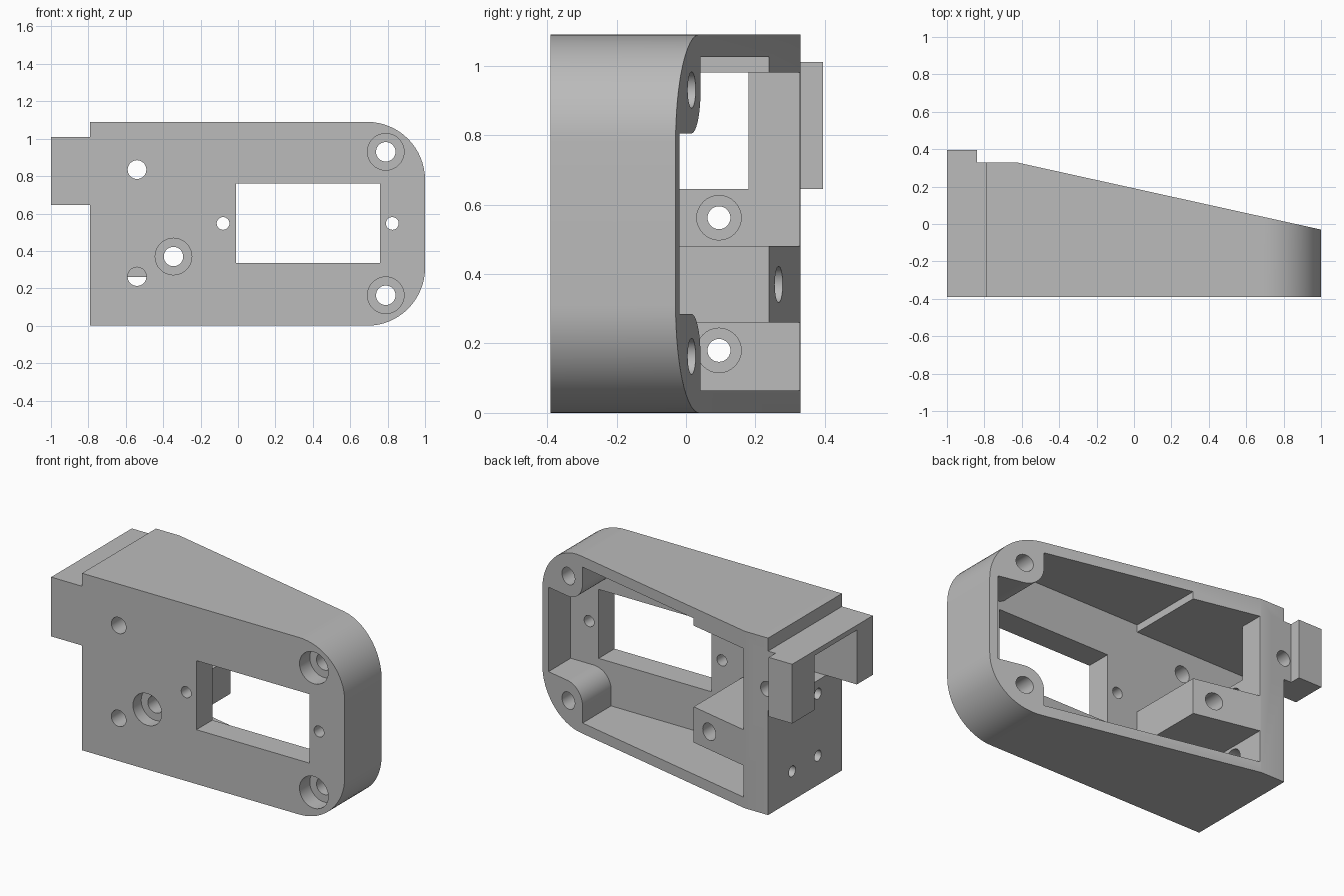
import bpy, bmesh, math
from mathutils import Vector

cube = bpy.data.objects.get("Cube")
if cube:
    bpy.data.objects.remove(cube)

HEIGHT, FRONT, FLOOR, BACK = 1.09, -0.39, -0.235, 0.33
OUTER, INNER = -0.79, -0.62        # faces of the thick end wall

grey = bpy.data.materials.new("plain grey")
grey.use_nodes = True
grey.diffuse_color = (0.5, 0.5, 0.5, 1)
grey.node_tree.nodes["Principled BSDF"].inputs["Base Color"].default_value = (0.5, 0.5, 0.5, 1)

PLACE = {"x": lambda a, b, d: (d, a, b),
         "y": lambda a, b, d: (a, d, b),
         "z": lambda a, b, d: (a, b, d)}


def arc(u, v, r, start, end, steps=16):
    angles = [math.radians(start + (end - start) * i / steps) for i in range(steps + 1)]
    return [(u + r * math.cos(a), v + r * math.sin(a)) for a in angles]


def prism(name, outline, axis, lo, hi):
    """Extrude a closed outline along an axis."""
    bm = bmesh.new()
    rings = [[bm.verts.new(PLACE[axis](u, v, d)) for u, v in outline] for d in (lo, hi)]
    for ring in rings:
        bm.faces.new(ring)
    n = len(outline)
    for i in range(n):
        j = (i + 1) % n
        bm.faces.new((rings[0][i], rings[0][j], rings[1][j], rings[1][i]))
    bmesh.ops.recalc_face_normals(bm, faces=bm.faces[:])
    mesh = bpy.data.meshes.new(name)
    bm.to_mesh(mesh)
    bm.free()
    mesh.materials.append(grey)
    obj = bpy.data.objects.new(name, mesh)
    bpy.context.collection.objects.link(obj)
    return obj


def combine(target, other, operation):
    mod = target.modifiers.new(operation, "BOOLEAN")
    mod.operation, mod.solver, mod.object = operation, "EXACT", other
    bpy.context.view_layer.objects.active = target
    bpy.ops.object.modifier_apply(modifier=mod.name)
    bpy.data.objects.remove(other)


def cut(outline, axis, lo, hi):
    combine(housing, prism("cutter", outline, axis, lo, hi), "DIFFERENCE")


def drill(u, v, r, axis, lo, hi):
    cut(arc(u, v, r, 0, 348.75, 31), axis, lo, hi)


def rect(u0, v0, u1, v1):
    return [(u0, v0), (u1, v0), (u1, v1), (u0, v1)]


# Outer shell with one rounded end
R = 0.31
shell = [(OUTER, HEIGHT), (OUTER, 0)]
shell += arc(1 - R, R, R, -90, 0) + arc(1 - R, HEIGHT - R, R, 0, 90)
housing = prism("housing", shell, "y", FRONT, BACK)

# Slope the back towards the rounded end
bm = bmesh.new()
bm.from_mesh(housing.data)
run = Vector((1.63, -0.36, 0))
bmesh.ops.bisect_plane(bm, geom=bm.verts[:] + bm.edges[:] + bm.faces[:],
                       plane_co=(-0.63, BACK, 0), plane_no=(-run.y, run.x, 0),
                       clear_outer=True)
bmesh.ops.holes_fill(bm, edges=[e for e in bm.edges if e.is_boundary])
bmesh.ops.recalc_face_normals(bm, faces=bm.faces[:])
bm.to_mesh(housing.data)
bm.free()

# End hook, stepped at the back
hook = [(-1, FRONT), (-0.7, FRONT), (-0.7, BACK), (-0.84, BACK), (-0.84, 0.395), (-1, 0.395)]
combine(housing, prism("end_hook", hook, "z", 0.645, 1.01), "UNION")

# Cavity, leaving the corner lugs, the screw block and the thicker top
r = 0.12
LUG_X, LUG_Z = 0.795, 0.165
cavity = [(INNER, 0.065), (LUG_X - r, 0.065)]
cavity += arc(LUG_X, LUG_Z, r, 180, 90) + [(0.95, LUG_Z + r), (0.95, HEIGHT - LUG_Z - r)]
cavity += arc(LUG_X, HEIGHT - LUG_Z, r, 270, 180)
cavity += [(LUG_X - r, 1.025), (-0.22, 1.025), (-0.22, 0.98), (INNER, 0.98),
           (INNER, 0.48), (-0.22, 0.48), (-0.22, 0.26), (INNER, 0.26)]
cut(cavity, "y", FLOOR, 1)

# Channel through the end wall and hook
cut(rect(FLOOR, 0.645, 0.18, 0.98), "x", OUTER - 0.01, INNER + 0.05)
cut(rect(FLOOR, 0.5, 0.18, 0.98), "x", -1.1, OUTER)

# Window and its two small screw holes
cut(rect(-0.01, 0.335, 0.76, 0.76), "y", -0.5, -0.1)
for x in (-0.08, 0.825):
    drill(x, 0.547, 0.034, "y", -0.5, -0.1)

# Counterbored holes through the lugs and the block
for x, z, depth in ((0.79, 0.163, 0.1), (0.79, 0.93, 0.1), (-0.345, 0.37, 0.08)):
    drill(x, z, 0.052, "y", -0.5, 0.5)
    drill(x, z, 0.098, "y", -0.5, FRONT + depth)

# Plain holes through the front plate
for z in (0.263, 0.835):
    drill(-0.54, z, 0.05, "y", -0.5, FLOOR + 0.004)

# Four end wall holes, counterbored from inside
for y in (-0.155, 0.095):
    for z in (0.18, 0.562):
        drill(y, z, 0.033, "x", -0.9, -0.5)
        drill(y, z, 0.064, "x", INNER - 0.08, INNER + 0.03)

# Hole from the back rim into the channel
drill(-0.785, 0.775, 0.046, "y", 0.1, 0.5)

# Finish
bpy.ops.object.select_all(action="DESELECT")
housing.select_set(True)
bpy.context.view_layer.objects.active = housing
bpy.ops.object.shade_smooth_by_angle(angle=math.radians(25))
